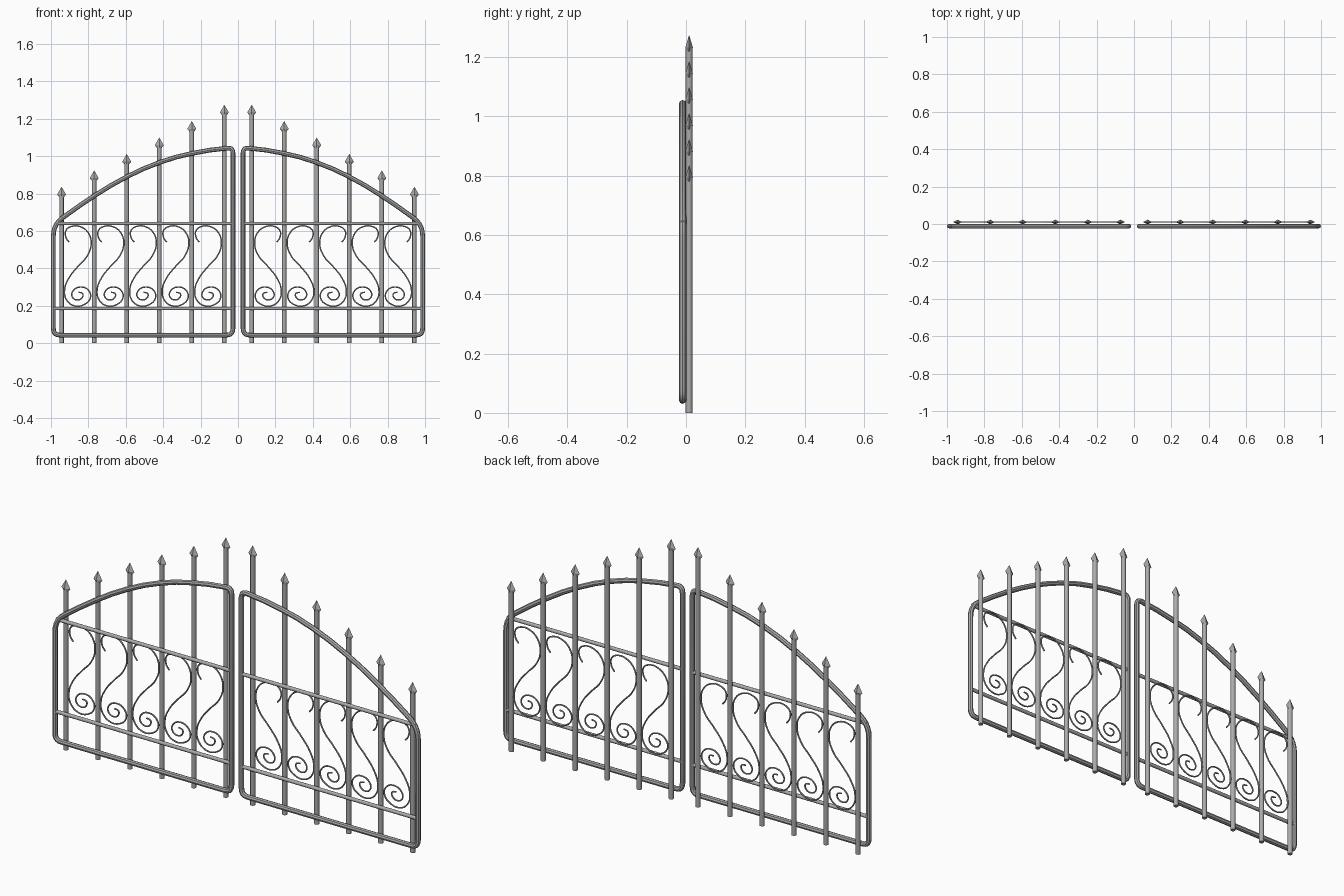
import bpy, bmesh, math
from mathutils import Vector

cube = bpy.data.objects.get("Cube")
if cube:
    bpy.data.objects.remove(cube, do_unlink=True)

GREY = (0.41, 0.41, 0.41, 1)
iron = bpy.data.materials.new("grey_iron")
iron.use_nodes = True
iron.diffuse_color = GREY
iron.node_tree.nodes["Principled BSDF"].inputs["Base Color"].default_value = GREY

FRAME_Y, BAR_Y = -0.0115, 0.0105
FIRST_BAR, BAR_GAP = 0.073, 0.174


def finish(obj, smooth=True):
    obj.data.materials.clear()
    obj.data.materials.append(iron)
    if smooth:
        bpy.ops.object.select_all(action='DESELECT')
        obj.select_set(True)
        bpy.context.view_layer.objects.active = obj
        bpy.ops.object.shade_smooth_by_angle(angle=math.radians(40))


def rod(name, start, end, radius, sides=12):
    """Straight round rod between two points."""
    a, b = Vector(start), Vector(end)
    bpy.ops.mesh.primitive_cylinder_add(vertices=sides, radius=radius,
                                        depth=(b - a).length, location=(a + b) / 2)
    obj = bpy.context.object
    obj.name = name
    obj.rotation_euler = (b - a).to_track_quat('Z', 'Y').to_euler()
    finish(obj)


def tube(name, points, y, radius, closed=False, smooth_path=True):
    """Bent tube through (x, z) points."""
    curve = bpy.data.curves.new(name, 'CURVE')
    curve.dimensions = '3D'
    curve.bevel_depth = radius
    curve.bevel_resolution = 2
    curve.resolution_u = 6
    curve.use_fill_caps = True
    if smooth_path:
        spline = curve.splines.new('BEZIER')
        spline.bezier_points.add(len(points) - 1)
        for p, (x, z) in zip(spline.bezier_points, points):
            p.co = (x, y, z)
            p.handle_left_type = p.handle_right_type = 'AUTO'
    else:
        spline = curve.splines.new('POLY')
        spline.points.add(len(points) - 1)
        for p, (x, z) in zip(spline.points, points):
            p.co = (x, y, z, 1)
    spline.use_cyclic_u = closed
    obj = bpy.data.objects.new(name, curve)
    bpy.context.collection.objects.link(obj)
    bpy.ops.object.select_all(action='DESELECT')
    obj.select_set(True)
    bpy.context.view_layer.objects.active = obj
    bpy.ops.object.convert(target='MESH')
    finish(bpy.context.object)


def rounded(corners, radii, count=5):
    """Replace each corner by a small curve of the given size."""
    path = []
    for i, (c, r) in enumerate(zip(corners, radii)):
        c = Vector(c)
        if r == 0:
            path.append(c)
            continue
        a = c + (Vector(corners[i - 1]) - c).normalized() * r
        b = c + (Vector(corners[(i + 1) % len(corners)]) - c).normalized() * r
        for k in range(count + 1):
            t = k / count
            path.append(a * (1 - t) ** 2 + c * 2 * t * (1 - t) + b * t ** 2)
    return path


def spear(name, x, tip):
    """Flattened four-sided spear head."""
    bm = bmesh.new()
    rings = []
    for drop, w, d in ((0.058, 0.011, 0.011), (0.042, 0.024, 0.0125)):
        rings.append([bm.verts.new((x + dx * w, BAR_Y + dy * d, tip - drop))
                      for dx, dy in ((1, 0), (0, 1), (-1, 0), (0, -1))])
    top = bm.verts.new((x, BAR_Y, tip))
    bm.faces.new(rings[0][::-1])
    for i in range(4):
        j = (i + 1) % 4
        bm.faces.new((rings[0][i], rings[0][j], rings[1][j], rings[1][i]))
        bm.faces.new((rings[1][i], rings[1][j], top))
    mesh = bpy.data.meshes.new(name)
    bm.to_mesh(mesh)
    bm.free()
    obj = bpy.data.objects.new(name, mesh)
    bpy.context.collection.objects.link(obj)
    finish(obj, smooth=False)


# Scroll centre line: offset from the middle of a panel, then height
SCROLL = [(.047, .54), (.064, .565), (.063, .604), (.031, .625), (-.012, .623),
          (-.055, .591), (-.071, .532), (-.05, .467), (0, .41), (.047, .35),
          (.071, .286), (.061, .232), (.02, .2), (-.033, .206), (-.067, .243),
          (-.055, .284), (-.012, .3), (.025, .281), (.031, .249), (.004, .231),
          (-.023, .244), (-.025, .265), (-.003, .272)]

# Arch between the gate middle and the outer post
ARCH = [(.15, 1.032), (.243, 1.015), (.33, .995), (.417, .967), (.504, .933),
        (.59, .892), (.678, .844), (.765, .79), (.85, .733)]

for side, s in (("left", 1), ("right", -1)):
    # Outer tube frame with arched top
    corners = [(.027, .043), (.027, 1.046)] + ARCH + [(.987, .635), (.987, .043)]
    radii = [.035, .03] + [0] * len(ARCH) + [.06, .035]
    path = [(s * p[0], p[1]) for p in rounded(corners, radii)]
    tube(side + "_frame", path, FRAME_Y, 0.0125, closed=True, smooth_path=False)

    # Horizontal rails
    for label, z in (("upper_rail", .64), ("lower_rail", .185)):
        rod(f"{side}_{label}", (s * .03, FRAME_Y, z), (s * .978, FRAME_Y, z), 0.009)

    # Upright bars with spear heads
    for i in range(6):
        x = s * (FIRST_BAR + BAR_GAP * i)
        tip = 1.275 - 0.0877 * i
        rod(f"{side}_bar_{i + 1}", (x, BAR_Y, 0), (x, BAR_Y, tip - .045), 0.0115)
        spear(f"{side}_spear_{i + 1}", x, tip)

    # Scrolls between the bars
    for i in range(5):
        mid = FIRST_BAR + BAR_GAP * (i + .5)
        tube(f"{side}_scroll_{i + 1}", [(s * (mid + x), z) for x, z in SCROLL],
             BAR_Y, 0.0037)
